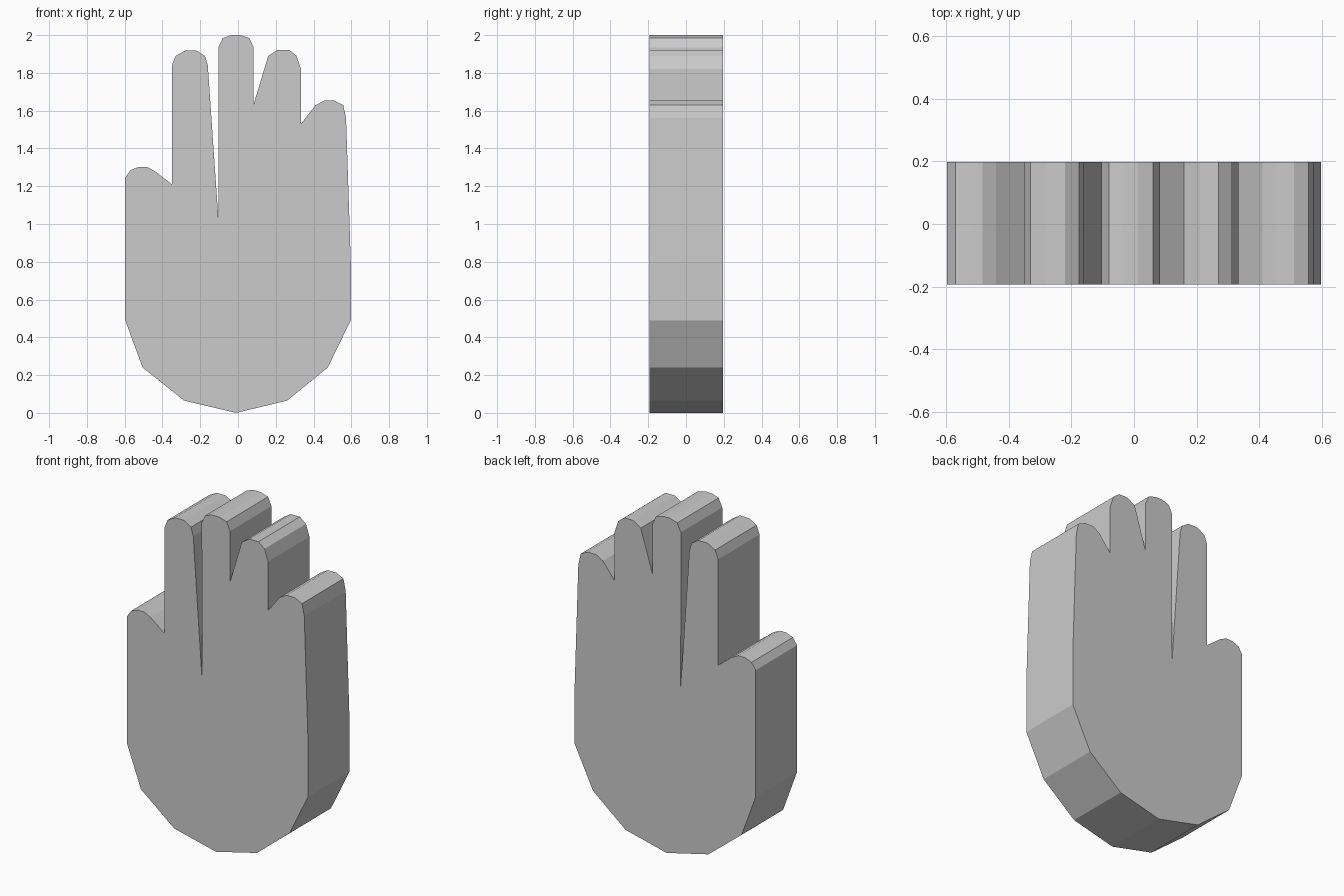
import bpy
import bmesh

if "Cube" in bpy.data.objects:
    bpy.data.objects.remove(bpy.data.objects["Cube"])

FRONT, BACK = -0.193, 0.197

# Outline pieces (x, z), counter-clockwise seen from the front
heel = [(-0.597, 0.49), (-0.505, 0.24), (-0.285, 0.065), (-0.01, 0.0),
        (0.26, 0.065), (0.475, 0.24), (0.597, 0.49), (0.597, 0.80)]
little_finger = [(0.572, 1.56), (0.557, 1.63), (0.51, 1.653), (0.455, 1.653),
                 (0.41, 1.628), (0.333, 1.53)]
ring_finger = [(0.333, 1.82), (0.31, 1.89), (0.27, 1.922), (0.21, 1.922),
               (0.16, 1.89), (0.083, 1.635)]
middle_finger = [(0.083, 1.935), (0.06, 1.985), (0.012, 2.0), (-0.035, 2.0),
                 (-0.08, 1.985), (-0.104, 1.935), (-0.103, 1.015)]
index_finger = [(-0.16, 1.84), (-0.175, 1.89), (-0.22, 1.918), (-0.28, 1.918),
                (-0.33, 1.89), (-0.35, 1.84), (-0.35, 1.21)]
thumb = [(-0.44, 1.28), (-0.483, 1.302), (-0.525, 1.302), (-0.57, 1.285),
         (-0.597, 1.245)]


def extruded_outline(name, outline, y0, y1):
    bm = bmesh.new()
    face = bm.faces.new([bm.verts.new((x, y0, z)) for x, z in outline])
    extruded = bmesh.ops.extrude_face_region(bm, geom=[face], use_keep_orig=True)
    verts = [g for g in extruded["geom"] if isinstance(g, bmesh.types.BMVert)]
    bmesh.ops.translate(bm, verts=verts, vec=(0, y1 - y0, 0))
    bmesh.ops.recalc_face_normals(bm, faces=bm.faces[:])
    mesh = bpy.data.meshes.new(name)
    bm.to_mesh(mesh)
    bm.free()
    obj = bpy.data.objects.new(name, mesh)
    bpy.context.collection.objects.link(obj)
    return obj


# Flat slab in the shape of an open hand
extruded_outline("hand", heel + little_finger + ring_finger + middle_finger
                 + index_finger + thumb, FRONT, BACK)
